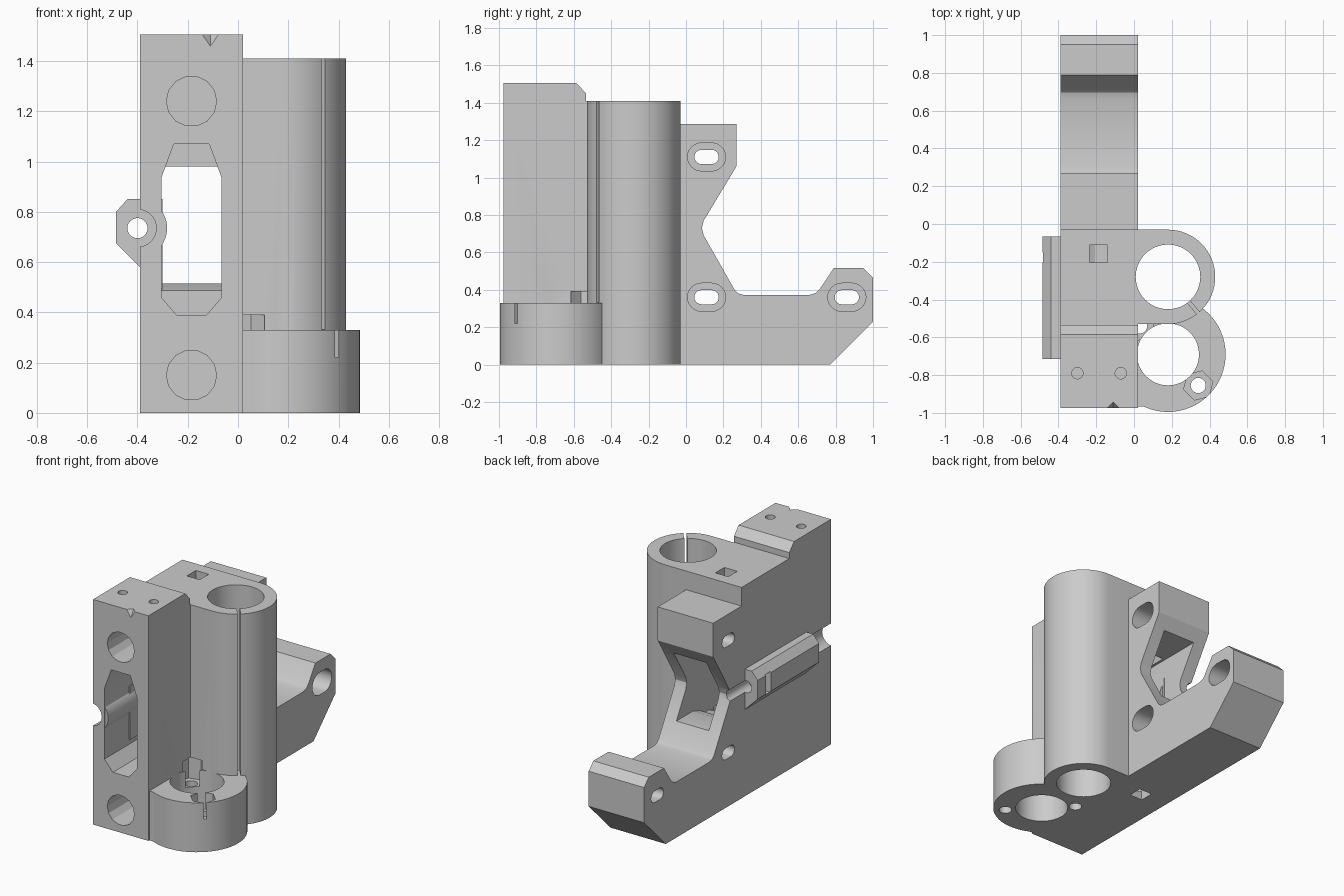
import bpy, bmesh, math
from mathutils import Vector

if "Cube" in bpy.data.objects:
    bpy.data.objects.remove(bpy.data.objects["Cube"], do_unlink=True)

grey = bpy.data.materials.new("Plain grey plastic")
grey.use_nodes = True
grey.diffuse_color = (0.6, 0.6, 0.6, 1)
grey.node_tree.nodes["Principled BSDF"].inputs["Base Color"].default_value = (0.6, 0.6, 0.6, 1)


def prism(name, pts, axis, lo, hi):
    """Extrude a 2D outline along an axis: x takes (y,z), y takes (x,z), z takes (x,y)."""
    place = {"x": lambda a, b, t: (t, a, b),
             "y": lambda a, b, t: (a, t, b),
             "z": lambda a, b, t: (a, b, t)}[axis]
    bm = bmesh.new()
    low = [bm.verts.new(place(a, b, lo)) for a, b in pts]
    high = [bm.verts.new(place(a, b, hi)) for a, b in pts]
    n = len(pts)
    bm.faces.new(low)
    bm.faces.new(high)
    for i in range(n):
        j = (i + 1) % n
        bm.faces.new((low[i], low[j], high[j], high[i]))
    bmesh.ops.recalc_face_normals(bm, faces=bm.faces)
    mesh = bpy.data.meshes.new(name)
    bm.to_mesh(mesh)
    bm.free()
    mesh.materials.append(grey)
    obj = bpy.data.objects.new(name, mesh)
    bpy.context.collection.objects.link(obj)
    return obj


def circle(cx, cy, r, n=64, turn=0.0):
    return [(cx + r * math.cos(turn + math.tau * i / n),
             cy + r * math.sin(turn + math.tau * i / n)) for i in range(n)]


def rect(x0, y0, x1, y1):
    return [(x0, y0), (x1, y0), (x1, y1), (x0, y1)]


def slot(cx, cy, half, r, n=12):
    """Outline of a horizontal slot with round ends."""
    right = [(cx + half + r * math.cos(t), cy + r * math.sin(t))
             for t in (-math.pi / 2 + math.pi * i / n for i in range(n + 1))]
    return right + [(2 * cx - a, 2 * cy - b) for a, b in right]


def combine(target, other, operation):
    mod = target.modifiers.new("combine", "BOOLEAN")
    mod.operation = operation
    mod.solver = "EXACT"
    mod.object = other
    bpy.context.view_layer.objects.active = target
    bpy.ops.object.modifier_apply(modifier=mod.name)
    bpy.data.objects.remove(other, do_unlink=True)


def add(*args):
    combine(body, prism("added_part", *args), "UNION")


def cut(*args):
    combine(body, prism("cutter", *args), "DIFFERENCE")


# Main bracket: side profile with the swept motor arm
body = prism("bracket_body", [
    (-0.975, 0), (0.77, 0), (1.0, 0.23), (1.0, 0.465), (0.95, 0.515),
    (0.79, 0.515), (0.72, 0.41), (0.695, 0.383), (0.66, 0.372), (0.31, 0.372),
    (0.28, 0.38), (0.26, 0.40), (0.095, 0.69), (0.085, 0.73), (0.095, 0.77),
    (0.27, 1.06), (0.27, 1.285), (-0.03, 1.285), (-0.03, 1.41),
    (-0.535, 1.41), (-0.535, 1.45), (-0.585, 1.505), (-0.975, 1.505)],
    "x", -0.39, 0.02)

# Tall rod sleeve, flat where it meets the bracket
ROD = (0.18, -0.28)
sleeve = [(-0.1, -0.53)] + [(ROD[0] + 0.25 * math.cos(t), ROD[1] + 0.25 * math.sin(t))
          for t in (-math.pi / 2 + math.pi * i / 32 for i in range(33))] + [(-0.1, -0.03)]
add(sleeve, "z", 0, 1.41)

# Low nut holder
NUT = (0.18, -0.69)
add(circle(*NUT, 0.305), "z", 0, 0.33)
add(rect(-0.05, -0.965, 0.12, -0.45), "z", 0, 0.33)

# Belt window: tall front pocket, lower opening through to the back
window = [(-0.255, 1.07), (-0.115, 1.07), (-0.065, 0.935), (-0.065, 0.46),
          (-0.127, 0.388), (-0.243, 0.388), (-0.305, 0.46), (-0.305, 0.935)]
cut(window, "y", -1.1, -0.06)
cut([(-0.2, 0.44), (0.02, 0.515), (0.5, 0.515), (0.5, 0.98), (-0.2, 0.98)],
    "x", -0.305, -0.065)

# Tensioner: tab on the outside and a boss bulging into the window
TEN = (-0.40, 0.735)
add([(-0.485, 0.80), (-0.44, 0.85), (-0.3, 0.85), (-0.3, 0.49), (-0.485, 0.675)],
    "y", -0.715, -0.065)
boss = [p for p in circle(*TEN, 0.118, 48) if p[0] > -0.37]
boss.sort(key=lambda p: p[1])
add(boss, "y", -0.97, -0.08)
cut(circle(*TEN, 0.075, 32), "y", -1.1, -0.72)
cut(circle(*TEN, 0.04, 32), "y", -0.8, 0.2)
cut(rect(-0.6, -0.205, -0.335, -0.15), "z", 0.665, 0.805)

# Horizontal rod sockets with square inspection pockets
for z in (0.15, 1.24):
    cut(circle(-0.185, z, 0.1, 14), "y", -1.1, -0.09)
for lo, hi in ((-0.1, 0.12), (1.27, 1.6)):
    cut(rect(-0.235, -0.205, -0.14, -0.11), "z", lo, hi)

# Motor screw slots, counterbored from the right-hand face
for y, z in ((0.11, 1.11), (0.11, 0.36), (0.86, 0.36)):
    cut(slot(y, z, 0.027, 0.038), "x", -0.6, 0.2)
    cut(slot(y, z, 0.027, 0.075), "x", -0.13, 0.2)

# Vertical bores and the sleeve's expansion slit
cut(circle(*ROD, 0.171), "z", -0.1, 1.6)
cut(circle(*NUT, 0.164), "z", -0.1, 0.335)
d = Vector((0.64, -0.77)).normalized()
s = Vector((-d.y, d.x)) * 0.009
c = Vector(ROD)
cut([tuple(c + d * 0.1 - s), tuple(c + d * 0.3 - s),
     tuple(c + d * 0.3 + s), tuple(c + d * 0.1 + s)], "z", 0.331, 1.6)

# Nut traps on the holder
for x, y, top in ((0.34, -0.855, 0.5), (0.03, -0.54, 0.39)):
    cut(circle(x, y, 0.04, 24), "z", -0.1, 0.3)
    cut(circle(x, y, 0.08, 6, 0.26), "z", 0.22, top)

# Small screw holes on the top
for x in (-0.30, -0.07):
    cut(circle(x, -0.79, 0.03, 24), "z", 1.36, 1.6)

# Pointed alignment notch on the front top edge
notch = prism("notch_cutter", circle(-0.11, -0.985, 0.045, 4), "z", 1.445, 1.51)
for v in notch.data.vertices:
    if v.co.z < 1.5:
        v.co.x, v.co.y = -0.11 + (v.co.x + 0.11) * 0.02, -0.985 + (v.co.y + 0.985) * 0.02
combine(body, notch, "DIFFERENCE")

# Smooth round walls, keep edges crisp
bpy.ops.object.select_all(action="DESELECT")
body.select_set(True)
bpy.context.view_layer.objects.active = body
bpy.ops.object.shade_smooth_by_angle(angle=math.radians(22))
